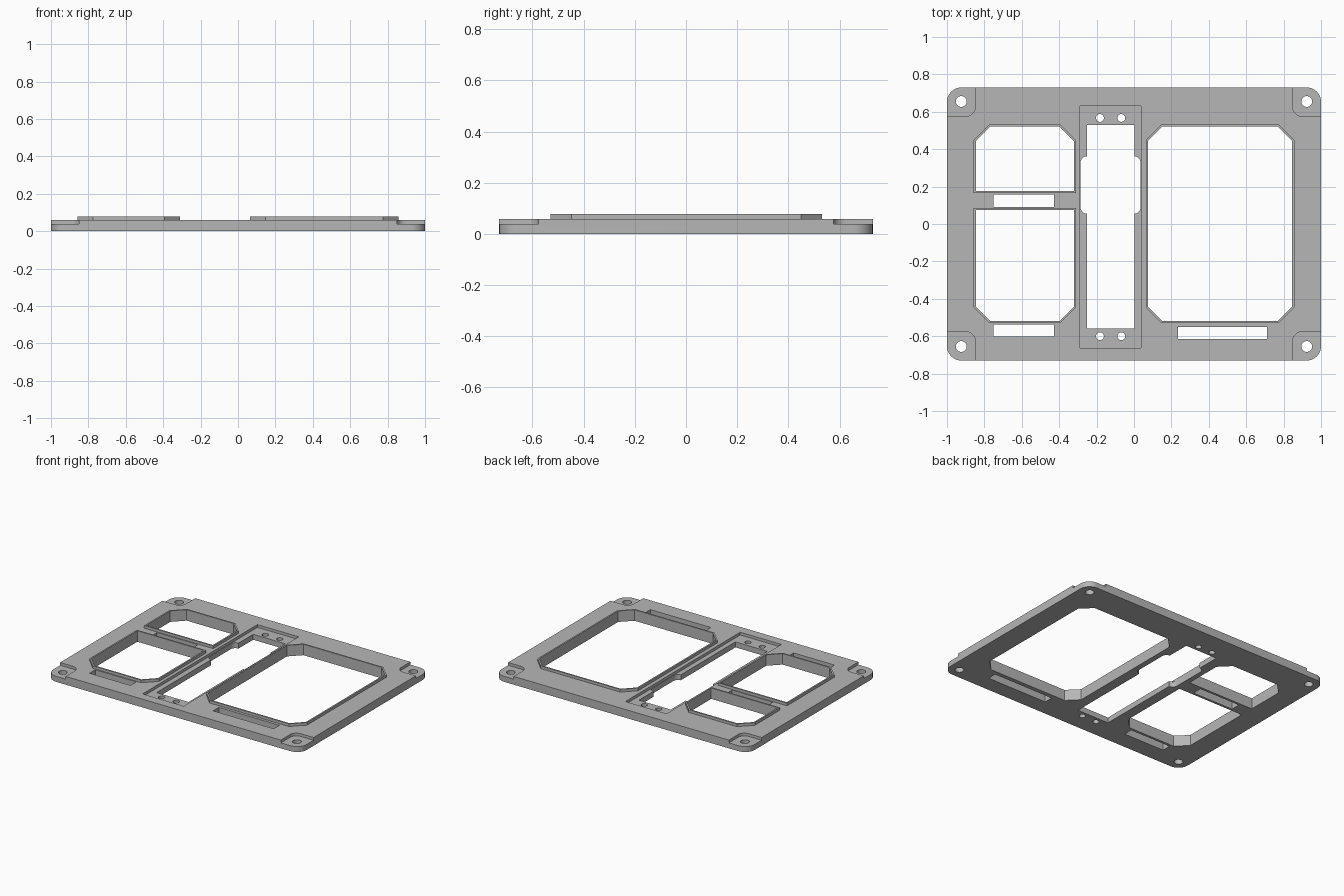
import bpy
import bmesh
from math import sin, cos, pi, radians

if "Cube" in bpy.data.objects:
    bpy.data.objects.remove(bpy.data.objects["Cube"], do_unlink=True)

BASE, STEP, RIM = 0.059, 0.039, 0.078   # plate top, recess floor, rim top
WALL = 0.011                            # rim thickness
LOW, HIGH = -0.1, 0.2                   # through-cut extents

grey = bpy.data.materials.new("panel grey")
grey.use_nodes = True
colour = (0.47, 0.47, 0.47, 1)
grey.diffuse_color = colour
grey.node_tree.nodes["Principled BSDF"].inputs["Base Color"].default_value = colour


def prism(name, points, z0, z1):
    """Extrude a counter-clockwise outline from z0 to z1."""
    bm = bmesh.new()
    low = [bm.verts.new((x, y, z0)) for x, y in points]
    top = [bm.verts.new((x, y, z1)) for x, y in points]
    bm.faces.new(low[::-1])
    bm.faces.new(top)
    n = len(points)
    for i in range(n):
        j = (i + 1) % n
        bm.faces.new((low[i], low[j], top[j], top[i]))
    mesh = bpy.data.meshes.new(name)
    bm.to_mesh(mesh)
    bm.free()
    mesh.materials.append(grey)
    obj = bpy.data.objects.new(name, mesh)
    bpy.context.collection.objects.link(obj)
    return obj


def rounded(x0, x1, y0, y1, r, steps=10):
    corners = [(x1 - r, y1 - r), (x0 + r, y1 - r), (x0 + r, y0 + r), (x1 - r, y0 + r)]
    return [(cx + r * cos(pi / 2 * (q + k / steps)), cy + r * sin(pi / 2 * (q + k / steps)))
            for q, (cx, cy) in enumerate(corners) for k in range(steps + 1)]


def rect(x0, x1, y0, y1):
    return [(x0, y0), (x1, y0), (x1, y1), (x0, y1)]


def circle(cx, cy, r, n=32):
    return [(cx + r * cos(2 * pi * i / n), cy + r * sin(2 * pi * i / n)) for i in range(n)]


def window(x0, x1, y0, y1, low_cut, high_cut, inset=0.0):
    """Rectangle with chamfered bottom and/or top corners, optionally inset."""
    c = 0.083 - inset * 0.586
    x0, x1, y0, y1 = x0 + inset, x1 - inset, y0 + inset, y1 - inset
    pts = [(x0, y0 + c), (x0 + c, y0), (x1 - c, y0), (x1, y0 + c)] if low_cut else [(x0, y0), (x1, y0)]
    pts += [(x1, y1 - c), (x1 - c, y1), (x0 + c, y1), (x0, y1 - c)] if high_cut else [(x1, y1), (x0, y1)]
    return pts


def combine(target, tool, operation):
    mod = target.modifiers.new("combine", "BOOLEAN")
    mod.operation = operation
    mod.solver = "EXACT"
    mod.object = tool
    bpy.context.view_layer.objects.active = target
    bpy.ops.object.modifier_apply(modifier=mod.name)
    bpy.data.objects.remove(tool, do_unlink=True)


def cut(points, z0=LOW):
    combine(panel, prism("cutter", points, z0, HIGH), "DIFFERENCE")


# Base plate with rounded corners
panel = prism("mounting_panel", rounded(-1, 1, -0.73, 0.73, 0.077), 0, BASE)

# Recessed corner pads with screw holes
for sx in (-1, 1):
    for sy in (-1, 1):
        xs = sorted((sx * 0.849, sx * 1.2))
        ys = sorted((sy * 0.576, sy * 0.95))
        cut(rounded(*xs, *ys, 0.05), STEP)
        cut(circle(sx * 0.924, sy * 0.655, 0.029))

# Raised window rims and their openings
windows = [
    (-0.857, -0.311, 0.165, 0.532, False, True),
    (-0.857, -0.311, -0.53, 0.085, True, False),
    (0.064, 0.857, -0.53, 0.532, True, True),
]
for w in windows:
    combine(panel, prism("rim", window(*w), BASE / 2, RIM), "UNION")
for w in windows:
    cut(window(*w, inset=WALL))

# Label slots beside the windows
for slot in ((-0.75, -0.427, 0.091, 0.159),
             (-0.75, -0.427, -0.602, -0.537),
             (0.234, 0.711, -0.614, -0.55)):
    cut(rect(*slot))

# Central recess, long opening with a wider middle, and small screw holes
cut(rect(-0.288, 0.037, -0.664, 0.63), STEP)
cut(rect(-0.25, 0.002, -0.56, 0.528))
cut(rounded(-0.286, 0.035, 0.055, 0.362, 0.035))
for x in (-0.182, -0.068):
    for y in (0.567, -0.6):
        cut(circle(x, y, 0.021))

# Smooth the round corners, keep the hard edges
bpy.ops.object.select_all(action="DESELECT")
panel.select_set(True)
bpy.context.view_layer.objects.active = panel
bpy.ops.object.shade_smooth_by_angle(angle=radians(30))
